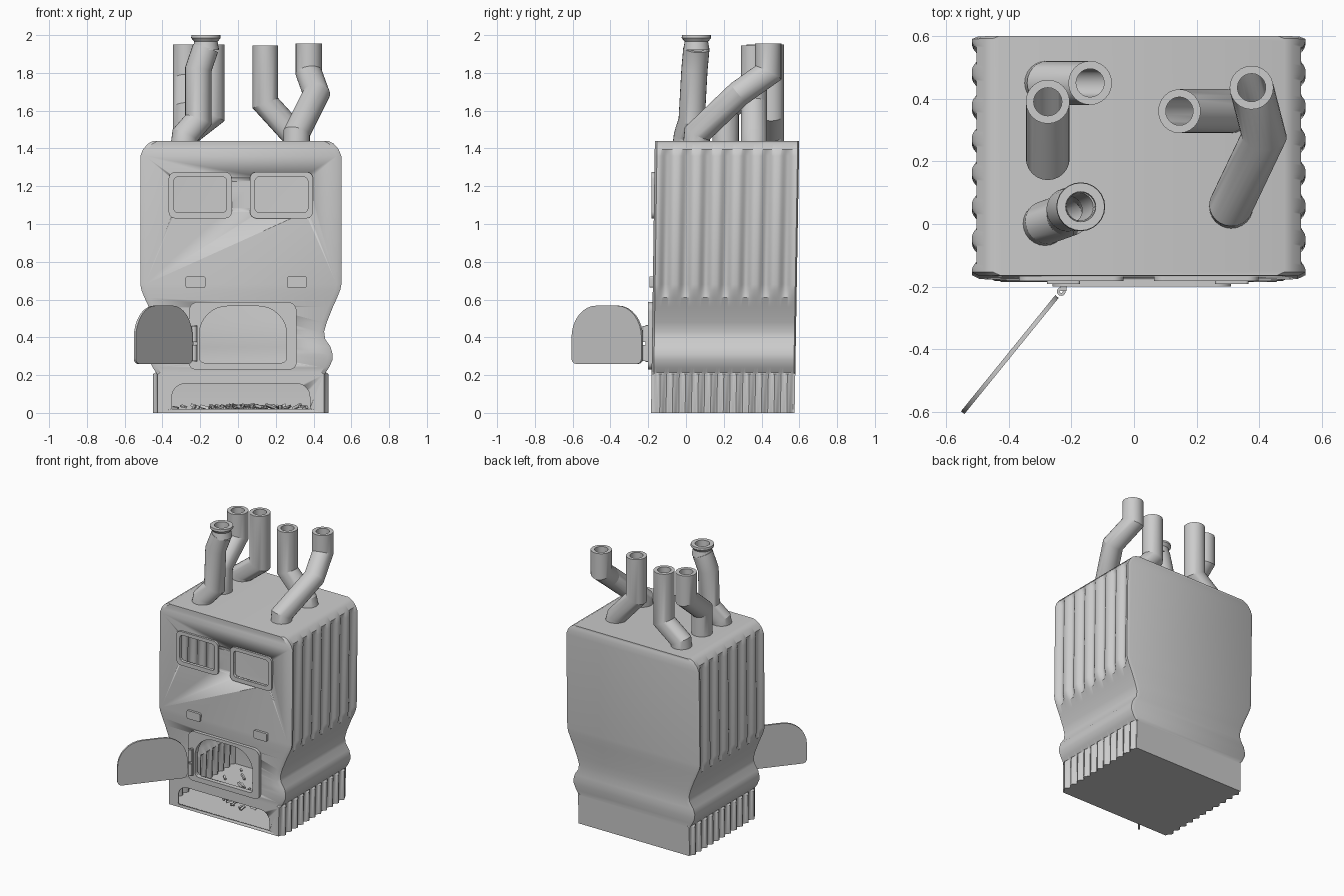
import bpy, bmesh, math, random
from mathutils import Vector, Matrix, Euler

if "Cube" in bpy.data.objects:
    bpy.data.objects.remove(bpy.data.objects["Cube"])

random.seed(4)
CX = 0.015  # centre line of the furnace body


def finish(bm, name, angle=35):
    bmesh.ops.recalc_face_normals(bm, faces=bm.faces)
    me = bpy.data.meshes.new(name)
    bm.to_mesh(me)
    bm.free()
    ob = bpy.data.objects.new(name, me)
    bpy.context.collection.objects.link(ob)
    bpy.ops.object.select_all(action='DESELECT')
    ob.select_set(True)
    bpy.context.view_layer.objects.active = ob
    bpy.ops.object.shade_smooth_by_angle(angle=math.radians(angle))
    return ob


def skin(bm, rings, closed=False):
    """Quad strips between successive closed rings of vertices."""
    n = len(rings[0])
    pairs = list(zip(rings, rings[1:])) + ([(rings[-1], rings[0])] if closed else [])
    for a, b in pairs:
        for i in range(n):
            j = (i + 1) % n
            bm.faces.new((a[i], a[j], b[j], b[i]))


def outline(x0, x1, z0, z1, rb, rt):
    """Rounded rectangle with separate bottom and top corner radii."""
    pts = []
    for cx, cz, r, a in ((x1 - rb, z0 + rb, rb, -90), (x1 - rt, z1 - rt, rt, 0),
                         (x0 + rt, z1 - rt, rt, 90), (x0 + rb, z0 + rb, rb, 180)):
        for k in range(9):
            t = math.radians(a + k * 90 / 8)
            pts.append((cx + r * math.cos(t), cz + r * math.sin(t)))
    return pts


def ring(bm, pts, y):
    return [bm.verts.new((x, y, z)) for x, z in pts]


def plate(name, pts, y0, y1):
    bm = bmesh.new()
    a, b = ring(bm, pts, y0), ring(bm, pts, y1)
    skin(bm, [a, b])
    bm.faces.new(a)
    bm.faces.new(b)
    return finish(bm, name)


def frame(name, outer, inner, y0, y1):
    bm = bmesh.new()
    skin(bm, [ring(bm, outer, y1), ring(bm, outer, y0),
              ring(bm, inner, y0), ring(bm, inner, y1)], closed=True)
    return finish(bm, name)


def tube(name, path, r=0.07, ri=0.045, n=24):
    """Hollow pipe swept with mitred elbows."""
    P = [Vector(p) for p in path]
    D = [(b - a).normalized() for a, b in zip(P, P[1:])]
    bm = bmesh.new()

    def sweep(rad):
        cur = [P[0] + Vector((math.cos(t), math.sin(t), 0)) * rad
               for t in (2 * math.pi * k / n for k in range(n))]
        out = [cur]
        for i, d in enumerate(D):
            q = P[i + 1]
            nrm = (d + D[i + 1]).normalized() if i + 1 < len(D) else d
            cur = [v + d * ((q - v).dot(nrm) / d.dot(nrm)) for v in cur]
            out.append(cur)
        return [[bm.verts.new(v) for v in c] for c in out]

    skin(bm, sweep(r) + sweep(ri)[::-1], closed=True)
    return finish(bm, name, 25)


# Furnace body: lofted outline with wide ribs above and fine flutes below
profile = [(0, .465), (.205, .465), (.215, .45), (.24, .467), (.28, .485), (.31, .486),
           (.35, .475), (.39, .447), (.43, .441), (.48, .455), (.56, .487), (.61, .51),
           (.65, .526), (.68, .532), (1.36, .532), (1.395, .518), (1.425, .492), (1.44, .465)]
N = 110
bm = bmesh.new()
loops = []
for z, w in profile:
    y0, y1 = -.185 + .014 * z, .575 + .017 * z
    side = [(w - .025, y0)]
    for k in range(N + 1):
        t = k / N
        y = y0 + .012 + (y1 - y0 - .02) * t
        d = 0
        if .62 < z < 1.38:
            d = .025 * (.5 + .5 * math.cos(2 * math.pi * (7 * t - .5))) ** 1.5
        elif z < .21:
            d = .022 * (.5 + .5 * math.cos(2 * math.pi * 11 * t))
        side.append((w - d, y))
    side.append((w - .02, y1))
    loops.append([bm.verts.new((CX + x, y, z)) for x, y in side] +
                 [bm.verts.new((CX - x, y, z)) for x, y in reversed(side)])
skin(bm, loops)
bm.faces.new(loops[0])
bm.faces.new(loops[-1])
body = finish(bm, "furnace_body", 30)
sol = body.modifiers.new("wall", 'SOLIDIFY')
sol.thickness, sol.offset = .012, -1
bpy.ops.object.modifier_apply(modifier="wall")

# Openings in the front wall
windows = {"right": (.09, .37), "left": (2 * CX - .37, 2 * CX - .09)}
door_hole = outline(-.205, .258, .265, .565, .03, .15)
ash_hole = outline(-.35, .38, .02, .155, .004, .07)
holes = [door_hole, ash_hole] + [outline(a, b, 1.06, 1.25, .025, .025) for a, b in windows.values()]
for h in holes:
    cutter = plate("opening_cutter", h, -.3, -.12)
    cutter.hide_render = True
    bpy.context.view_layer.objects.active = body
    cut = body.modifiers.new("cut", 'BOOLEAN')
    cut.object, cut.operation, cut.solver = cutter, 'DIFFERENCE', 'EXACT'
    bpy.ops.object.modifier_apply(modifier="cut")
    bpy.data.objects.remove(cutter)

# Window frames and the small latch plates below them
for side, (a, b) in windows.items():
    frame(side + "_window_frame", outline(a - .027, b + .027, 1.03, 1.275, .035, .035),
          outline(a, b, 1.06, 1.25, .025, .025), -.182, -.158)
    x = CX + (.297 if side == "right" else -.24)
    plate(side + "_latch_plate", outline(x - .053, x + .053, .663, .722, .01, .01), -.192, -.165)

# Door surround, open door and its hinge
frame("door_frame", outline(-.26, .31, .23, .588, .035, .05), door_hole, -.2, -.165)
door = plate("open_door", outline(.025, .502, .26, .568, .03, .17), -.007, .007)
door.location = (-.23, -.212, 0)
door.rotation_euler.z = math.atan2(-.388, -.315)
for z0 in (.275, .375):
    tube("hinge_knuckle", [(-.232, -.215, z0), (-.232, -.215, z0 + .085)], .014, .005, 12)
plate("hinge_leaf", outline(-.235, -.215, .27, .465, .003, .003), -.214, -.195)

# Chimney pipes
pipes = {
    "front_left_pipe": [(-.285, 0, 1.43), (-.28, .005, 1.47), (-.21, .03, 1.55),
                        (-.21, .045, 1.82), (-.172, .055, 1.93)],
    "middle_left_pipe": [(-.275, .21, 1.43), (-.275, .21, 1.61), (-.275, .39, 1.76), (-.275, .39, 1.95)],
    "back_left_pipe": [(-.28, .45, 1.43), (-.275, .45, 1.475), (-.14, .45, 1.58), (-.14, .45, 1.95)],
    "front_right_pipe": [(.31, .055, 1.43), (.31, .06, 1.48), (.415, .28, 1.69),
                         (.375, .435, 1.8), (.375, .435, 1.955)],
    "back_right_pipe": [(.31, .36, 1.43), (.3, .36, 1.47), (.145, .36, 1.64), (.145, .36, 1.945)],
}
for name, path in pipes.items():
    tube(name, path)

# Flared rim on the tallest pipe
bm = bmesh.new()
rim = []
for r, z in ((.07, 1.92), (.062, 1.965), (.078, 1.985), (.076, 2.0), (.048, 2.0), (.045, 1.93)):
    rim.append([bm.verts.new((-.17 + r * math.cos(k * math.pi / 12),
                              .055 + r * math.sin(k * math.pi / 12), z)) for k in range(24)])
skin(bm, rim, closed=True)
finish(bm, "pipe_rim")

# Loose embers heaped on the furnace floor
bm = bmesh.new()
for _ in range(130):
    x = max(-.33, min(.36, random.gauss(.03, .13)))
    y = max(0, min(.5, random.gauss(.25, .13)))
    rot = Euler([random.uniform(-.4, .4), random.uniform(-.4, .4), random.uniform(0, 6)])
    size = Vector((random.uniform(.02, .06), random.uniform(.01, .02), random.uniform(.008, .016)))
    bmesh.ops.create_cube(bm, size=1, matrix=Matrix.LocRotScale(
        Vector((x, y, random.uniform(.024, .036))), rot, size))
finish(bm, "embers", 20)
